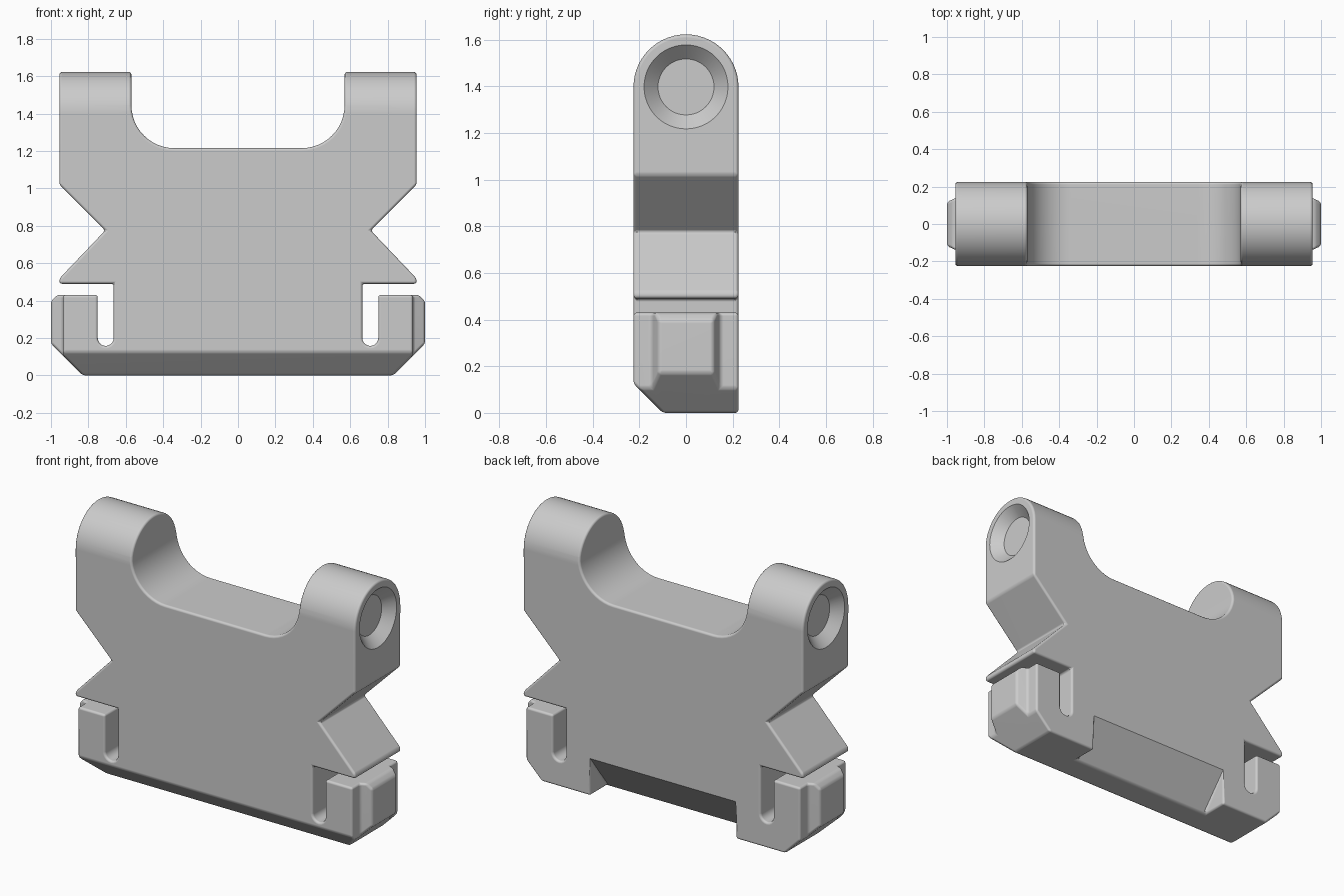
import bpy
import math

if "Cube" in bpy.data.objects:
    bpy.data.objects.remove(bpy.data.objects["Cube"], do_unlink=True)

grey = bpy.data.materials.new("plain grey")
grey.use_nodes = True
colour = (0.6, 0.6, 0.6, 1)
grey.diffuse_color = colour
grey.node_tree.nodes["Principled BSDF"].inputs["Base Color"].default_value = colour


def arc(cx, cy, r, start, end, steps):
    """Points on a circle between two angles in degrees."""
    angles = [math.radians(start + (end - start) * i / steps) for i in range(steps + 1)]
    return [(cx + r * math.cos(a), cy + r * math.sin(a)) for a in angles]


def prism(name, points, axis, low, high):
    """Closed solid: a 2D outline swept along one axis."""
    place = {"x": lambda p, d: (d, p[0], p[1]),
             "y": lambda p, d: (p[0], d, p[1]),
             "z": lambda p, d: (p[0], p[1], d)}[axis]
    n = len(points)
    verts = [place(p, d) for d in (low, high) for p in points]
    faces = [list(range(n))[::-1], list(range(n, 2 * n))]
    faces += [[i, (i + 1) % n, n + (i + 1) % n, n + i] for i in range(n)]
    mesh = bpy.data.meshes.new(name)
    mesh.from_pydata(verts, [], faces)
    ob = bpy.data.objects.new(name, mesh)
    bpy.context.collection.objects.link(ob)
    bpy.ops.object.select_all(action="DESELECT")
    ob.select_set(True)
    bpy.context.view_layer.objects.active = ob
    bpy.ops.object.mode_set(mode="EDIT")
    bpy.ops.mesh.select_all(action="SELECT")
    bpy.ops.mesh.normals_make_consistent(inside=False)
    bpy.ops.object.mode_set(mode="OBJECT")
    return ob


def apply(ob, kind, **settings):
    mod = ob.modifiers.new(kind.title(), kind)
    for key, value in settings.items():
        setattr(mod, key, value)
    bpy.ops.object.select_all(action="DESELECT")
    ob.select_set(True)
    bpy.context.view_layer.objects.active = ob
    bpy.ops.object.modifier_apply(modifier=mod.name)


def combine(ob, tool, operation="DIFFERENCE"):
    apply(ob, "BOOLEAN", object=tool, operation=operation, solver="EXACT")
    bpy.data.objects.remove(tool, do_unlink=True)


# Front outline of one half: saddle, tower, V notch, wing, slot, hook, chamfer
half = arc(0.34, 1.445, 0.23, 270, 360, 12)
half += [(0.57, 1.7), (0.955, 1.7), (0.955, 1.02), (0.71, 0.775),
         (0.955, 0.518), (0.955, 0.49), (0.665, 0.49)]
half += arc(0.7075, 0.2, 0.0425, 180, 360, 10)
half += [(0.75, 0.43), (0.967, 0.43), (1, 0.397), (1, 0.17), (0.83, 0)]
outline = half + [(-x, z) for x, z in reversed(half)]
body = prism("bracket_body", outline, "y", -0.4, 0.4)

# Side profile: rounded top and chamfered front foot
side = arc(0, 1.397, 0.225, 0, 180, 28)
side += [(-0.225, 0.125), (0, -0.1), (0.225, -0.1)]
combine(body, prism("side_profile", side, "x", -1.2, 1.2), "INTERSECT")

# Sloped recess along the bottom of the back
recess = [(-0.012, -0.1), (0.297, 0.33), (0.5, 0.33), (0.5, -0.1)]
combine(body, prism("back_recess", recess, "x", -0.495, 0.495))

# Stepped corners that leave a tapered pad on each hook end
for sx in (-1, 1):
    for sy in (-1, 1):
        corner = [(0.935, 0.147), (1.05, 0.095), (1.05, 0.4), (0.935, 0.4)]
        corner = [(sx * x, sy * y) for x, y in corner]
        combine(body, prism("hook_corner", corner, "z", -0.1, 0.46))

# Soft edges
apply(body, "BEVEL", width=0.014, segments=3, limit_method="ANGLE",
      angle_limit=math.radians(38), use_clamp_overlap=False)

# Countersunk sockets on the tower ends
for sx in (-1, 1):
    bpy.ops.mesh.primitive_cone_add(
        vertices=48, radius1=0.12, radius2=0.24, depth=0.12,
        location=(sx * 0.955, 0, 1.397), rotation=(0, sx * math.pi / 2, 0))
    combine(body, bpy.context.object)

body.data.materials.clear()
body.data.materials.append(grey)
for face in body.data.polygons:
    face.material_index = 0
bpy.ops.object.select_all(action="DESELECT")
body.select_set(True)
bpy.context.view_layer.objects.active = body
bpy.ops.object.shade_smooth_by_angle(angle=math.radians(32))
apply(body, "WEIGHTED_NORMAL", keep_sharp=True)
